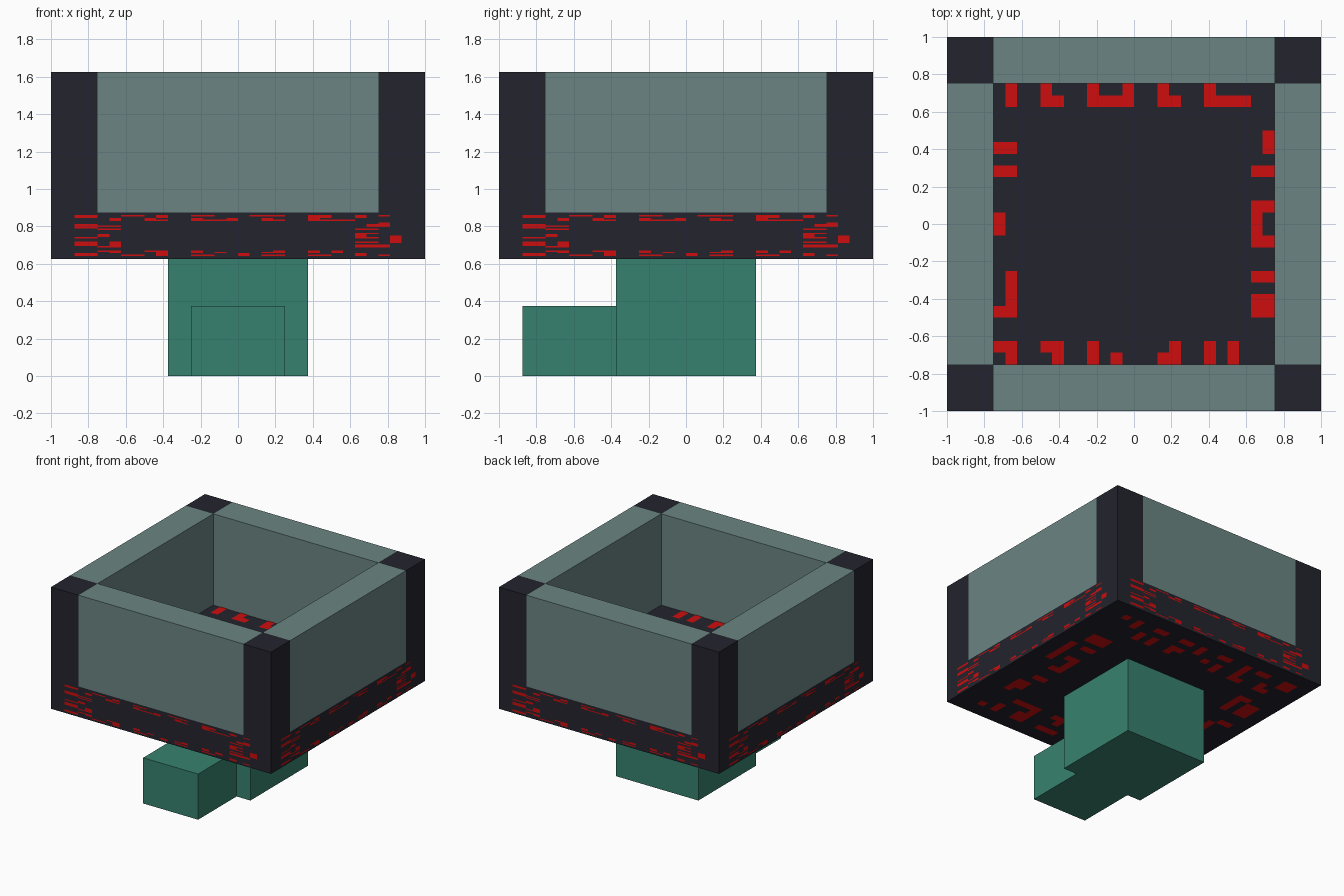
import bpy, bmesh
from mathutils import Matrix, Vector

if "Cube" in bpy.data.objects:
    bpy.data.objects.remove(bpy.data.objects["Cube"])


def material(name, rgb):
    m = bpy.data.materials.new(name)
    m.diffuse_color = (*rgb, 1)
    m.use_nodes = True
    m.node_tree.nodes["Principled BSDF"].inputs["Base Color"].default_value = m.diffuse_color
    return m


DARK = material("dark_slate", (0.017, 0.017, 0.027))
GREY = material("grey_green", (0.145, 0.235, 0.225))
GREEN = material("sea_green", (0.038, 0.222, 0.157))
RED = material("rune_red", (0.62, 0.004, 0.004))


def finish(name, bm, mat):
    me = bpy.data.meshes.new(name)
    bm.to_mesh(me)
    bm.free()
    me.materials.append(mat)
    ob = bpy.data.objects.new(name, me)
    bpy.context.collection.objects.link(ob)


def box(name, lo, hi, mat):
    lo, hi = Vector(lo), Vector(hi)
    bm = bmesh.new()
    bmesh.ops.create_cube(bm, size=1)
    bmesh.ops.scale(bm, vec=hi - lo, verts=bm.verts)
    bmesh.ops.translate(bm, vec=(lo + hi) / 2, verts=bm.verts)
    finish(name, bm, mat)


# Heights: slab underside, slab top, rim
Z0, Z1, Z2 = 0.625, 0.875, 1.625

# Funnel stem and front spout
box("stem", (-0.375, -0.375, 0), (0.375, 0.375, Z0), GREEN)
box("spout", (-0.25, -0.875, 0), (0.25, -0.375, 0.375), GREEN)

# Slab, walls and corner posts
box("slab", (-1, -1, Z0), (1, 1, Z1), DARK)
for s, side, end in ((-1, "left", "front"), (1, "right", "back")):
    a, b = sorted((s * 0.75, s))
    box(side + "_wall", (a, -0.75, Z1), (b, 0.75, Z2), GREY)
    box(end + "_wall", (-0.75, a, Z1), (0.75, b, Z2), GREY)
    for t, tname in ((-1, "front"), (1, "back")):
        c, d = sorted((t * 0.75, t))
        box(f"{tname}_{side}_post", (a, c, Z1), (b, d, Z2), DARK)

# Rune strokes as rectangles (u0, v0, u1, v1) in sixteenths of a unit
INNER_ENDS = [
    (-11, 10, -10, 12), (-8, 10, -7, 12), (-7, 10, -6, 11), (-4, 10, -3, 12),
    (-3, 10, -1, 11), (-1, 10, 0, 12), (2, 10, 3, 12), (3, 10, 4, 11),
    (6, 10, 7, 12), (7, 10, 10, 11),
    (-12, -11, -10, -10), (-11, -12, -10, -11), (-8, -11, -6, -10),
    (-7, -12, -6, -11), (-4, -12, -3, -10), (-2, -12, -1, -11),
    (2, -12, 3, -11), (3, -12, 4, -10), (6, -12, 7, -10), (8, -12, 9, -10)]
INNER_SIDES = [
    (-12, 6, -10, 7), (-12, 4, -10, 5), (-12, -1, -11, 1), (-11, -8, -10, -4),
    (-12, -8, -11, -7),
    (11, 6, 12, 8), (10, 4, 12, 5), (10, 1, 12, 2), (10, -1, 11, 1),
    (10, -2, 12, -1), (10, -5, 12, -4), (10, -8, 12, -6)]
OUTER = [
    (-14, 12, -12, 14), (-10, 13, -8, 14), (-7, 12, -6, 14), (-4, 13, -2, 14),
    (1, 13, 4, 14), (6, 12, 8, 14), (10, 12, 11, 14), (12, 13, 13, 14),
    (-14, -14, -12, -12), (-10, -14, -8, -13), (-7, -14, -6, -12),
    (-4, -14, -2, -13), (0, -14, 1, -12), (2, -14, 4, -13), (6, -14, 8, -13),
    (10, -14, 11, -12), (12, -14, 13, -13),
    (-14, 5, -12, 8), (-14, -2, -12, -1), (-14, -7, -12, -4),
    (12, 6, 13, 9), (13, -5, 14, 0), (12, -8, 13, -6)]


def runes(name, rects, origin, right, up):
    """Flat rune plates on the plane spanned by right and up."""
    origin, right, up = Vector(origin), Vector(right), Vector(up)
    lift = right.cross(up).normalized() * 0.003
    bm = bmesh.new()
    for u0, v0, u1, v1 in rects:
        corners = ((u0, v0), (u1, v0), (u1, v1), (u0, v1))
        bm.faces.new([bm.verts.new(origin + lift + right * u / 16 + up * v / 16)
                      for u, v in corners])
    finish(name, bm, RED)


# Inside floor and underside carry the runes at full size
ring = INNER_ENDS + INNER_SIDES
runes("floor_runes", ring, (0, 0, Z1), (1, 0, 0), (0, 1, 0))
runes("underside_runes", ring + OUTER, (0, 0, Z0), (1, 0, 0), (0, -1, 0))

# Slab edges carry the same runes squashed to the slab height
for i, name in enumerate(("front", "right", "back", "left")):
    turn = Matrix.Rotation(i * 1.5707963, 3, "Z")
    runes(name + "_edge_runes", ring + OUTER,
          turn @ Vector((0, -1, 0)) + Vector((0, 0, (Z0 + Z1) / 2)),
          turn @ Vector((1, 0, 0)), (0, 0, (Z1 - Z0) / 2))
